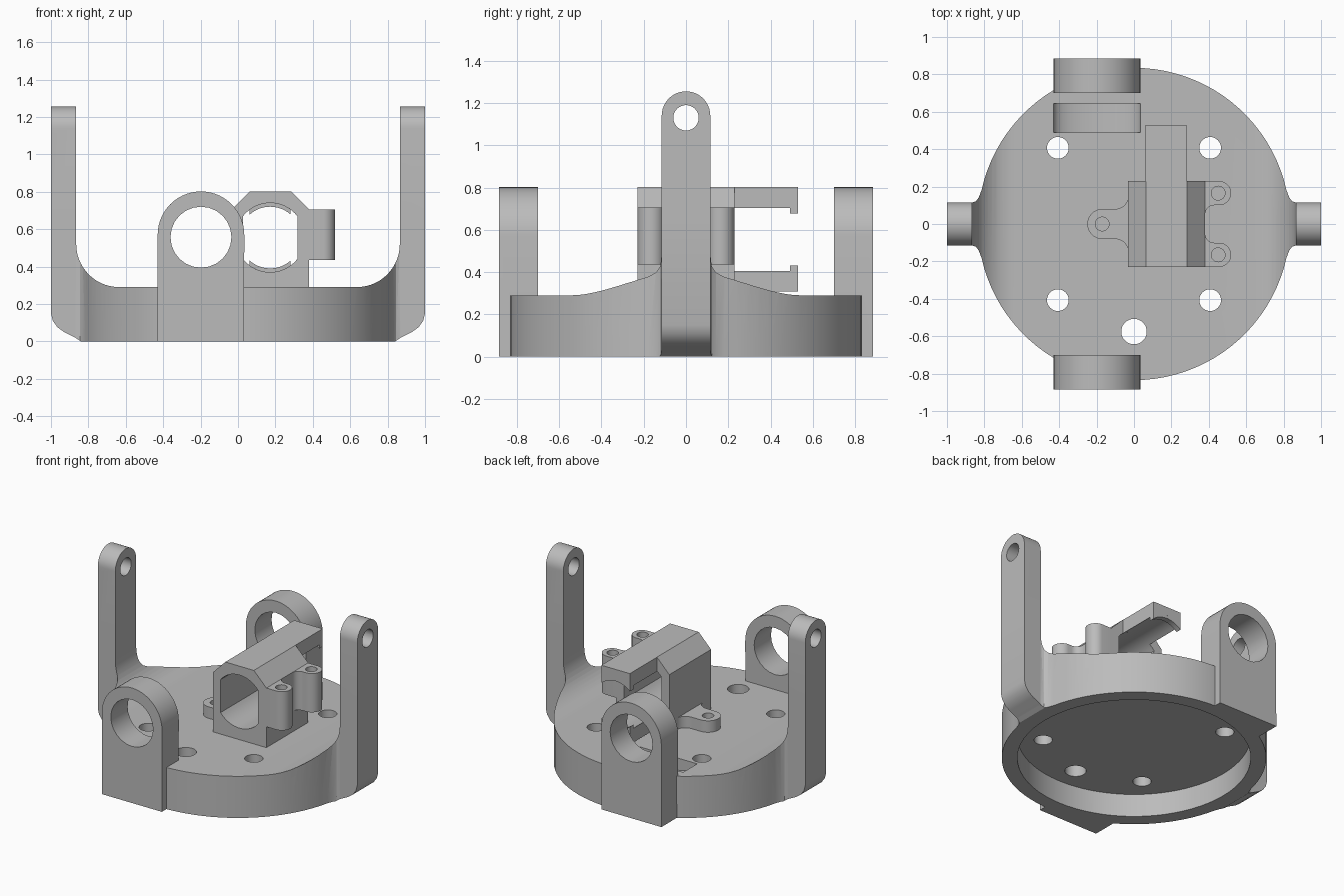
import bpy, bmesh, math
from mathutils import Vector

if "Cube" in bpy.data.objects:
    bpy.data.objects.remove(bpy.data.objects["Cube"])

grey = bpy.data.materials.new("plain grey")
grey.diffuse_color = (0.5, 0.5, 0.5, 1)
grey.use_nodes = True
grey.node_tree.nodes["Principled BSDF"].inputs["Base Color"].default_value = grey.diffuse_color


def arc(cx, cy, r, a0, a1, n, ry=None):
    ry = ry or r
    return [(cx + r * math.cos(math.radians(a0 + (a1 - a0) * i / n)),
             cy + ry * math.sin(math.radians(a0 + (a1 - a0) * i / n))) for i in range(n + 1)]


def circle(cx, cy, r, n=32):
    return arc(cx, cy, r, 0, 360, n)[:-1]


def prism(name, pts, axis, lo, hi):
    """Extrude a 2D outline along x (pts = y,z), y (pts = x,z) or z (pts = x,y)."""
    place = {'x': lambda a, b, t: (t, a, b),
             'y': lambda a, b, t: (a, t, b),
             'z': lambda a, b, t: (a, b, t)}[axis]
    bm = bmesh.new()
    face = bm.faces.new([bm.verts.new(place(a, b, lo)) for a, b in pts])
    ext = bmesh.ops.extrude_face_region(bm, geom=[face])
    vs = [g for g in ext['geom'] if isinstance(g, bmesh.types.BMVert)]
    bmesh.ops.translate(bm, verts=vs, vec=Vector(place(0, 0, hi - lo)))
    bmesh.ops.recalc_face_normals(bm, faces=bm.faces)
    me = bpy.data.meshes.new(name)
    bm.to_mesh(me)
    bm.free()
    me.materials.append(grey)
    ob = bpy.data.objects.new(name, me)
    bpy.context.collection.objects.link(ob)
    return ob


def boolean(ob, other, op='DIFFERENCE'):
    mod = ob.modifiers.new("bool", 'BOOLEAN')
    mod.operation, mod.object, mod.solver = op, other, 'EXACT'
    bpy.context.view_layer.objects.active = ob
    bpy.ops.object.modifier_apply(modifier=mod.name)
    bpy.data.objects.remove(other)


def mirrored(half):
    return half + [(-a, b) for a, b in reversed(half)]


# Cradle: U-shaped side profile trimmed by the plan outline and the rounded arm tops
half = [(0.84, 0), (0.87, 0.02), (0.93, 0.05), (0.965, 0.075), (0.99, 0.11), (1.0, 0.15),
        (1.0, 1.3), (0.865, 1.3)] + arc(0.635, 0.52, 0.23, 0, -90, 14)
body = prism("cradle_base", mirrored(half), 'y', -0.9, 0.9)
right = [(1.1, -0.115), (1.1, 0.115), (0.865, 0.115), (0.845, 0.122), (0.83, 0.142)]
rim = arc(0, 0, 0.835, 12.5, 167.5, 40)
upper = right[1:] + rim + [(-a, b) for a, b in reversed(right[1:])]
plan = upper + [(a, -b) for a, b in reversed(upper)]
boolean(body, prism("plan", plan, 'z', -0.1, 1.5), 'INTERSECT')
tops = [(-1, -0.1), (1, -0.1), (1, 0.7), (0.115, 0.7)] + arc(0, 1.14, 0.115, 0, 180, 24) \
    + [(-0.115, 0.7), (-1, 0.7)]
boolean(body, prism("arm_tops", tops, 'x', -1.1, 1.1), 'INTERSECT')

# Bearing lugs, front and back
lug = [(-0.43, 0), (0.033, 0)] + arc(-0.198, 0.57, 0.2315, 0, 180, 28)
for y0, y1 in ((-0.885, -0.7), (0.7, 0.885)):
    boolean(body, prism("lug", lug, 'y', y0, y1), 'UNION')

# Underside recess, pivot holes, lug bores, screw holes, curved pocket
cuts = [(circle(0, 0, 0.737, 72), 'z', -0.1, 0.16),
        (circle(0, 1.13, 0.06), 'x', -1.1, 1.1),
        (circle(-0.198, 0.557, 0.163, 24), 'y', -1, 1),
        (circle(0, -0.575, 0.068), 'z', -0.1, 0.5),
        (arc(-0.198, 0.29, 0.2315, 180, 360, 24, 0.09) + [(0.033, 0.4), (-0.43, 0.4)],
         'y', 0.49, 0.645)]
cuts += [(circle(0.407 * sx, 0.407 * sy, 0.058), 'z', -0.1, 0.5)
         for sx in (-1, 1) for sy in (-1, 1)]
for pts, axis, lo, hi in cuts:
    boolean(body, prism("cutter", pts, axis, lo, hi))

# Clamp block with a flat-sided bore
CX, CZ = 0.172, 0.555
block = prism("clamp_block", [(-0.032, 0.28), (0.38, 0.28), (0.38, 0.705), (0.283, 0.802),
                              (0.063, 0.802), (-0.032, 0.705)], 'y', -0.23, 0.23)
a = math.degrees(math.acos(0.145 / 0.185))
bore = arc(CX, CZ, 0.185, a, 180 - a, 16) + arc(CX, CZ, 0.185, 180 + a, 360 - a, 16)
boolean(block, prism("bore", bore, 'y', -0.5, 0.5))

# Upper and lower snap prongs with lips
for label, s in (("upper", 1), ("lower", -1)):
    for part, r, y0, y1 in (("prong", 0.185, 0.228, 0.53), ("prong_lip", 0.165, 0.492, 0.5299)):
        b = math.degrees(math.acos(0.11 / r))
        pts = [(CX - 0.11, 0.802), (CX + 0.11, 0.802)] + arc(CX, CZ, r, b, 180 - b, 12)
        prism(label + "_" + part, [(x, CZ + s * (z - CZ)) for x, z in pts], 'y', y0, y1)

# Screw ears on the right side of the block
for label, s in (("back", 1), ("front", -1)):
    pts = [(0.37, 0.2295)] + arc(0.455, 0.165, 0.0645, 90, -90, 16) \
        + arc(0.43, 0.0505, 0.05, 90, 180, 6) + [(0.37, 0.0505)]
    ear = prism(label + "_ear", [(x, s * y) for x, y in pts], 'z', 0.435, 0.705)
    boolean(ear, prism("cutter", circle(0.45, s * 0.165, 0.037, 24), 'z', 0.3, 0.8))

# Low screw tab on the left side
side = [(-0.02, 0.15)] + arc(-0.1, 0.15, 0.07, 0, -90, 6)
pts = side + arc(-0.17, 0, 0.08, 90, 270, 20) + [(x, -y) for x, y in reversed(side)]
tab = prism("left_tab", pts, 'z', 0.28, 0.37)
boolean(tab, prism("cutter", circle(-0.17, 0, 0.037, 24), 'z', 0.2, 0.5))

# Smooth curved walls, keep edges sharp
bpy.ops.object.select_all(action='SELECT')
bpy.ops.object.shade_smooth_by_angle(angle=math.radians(30))
